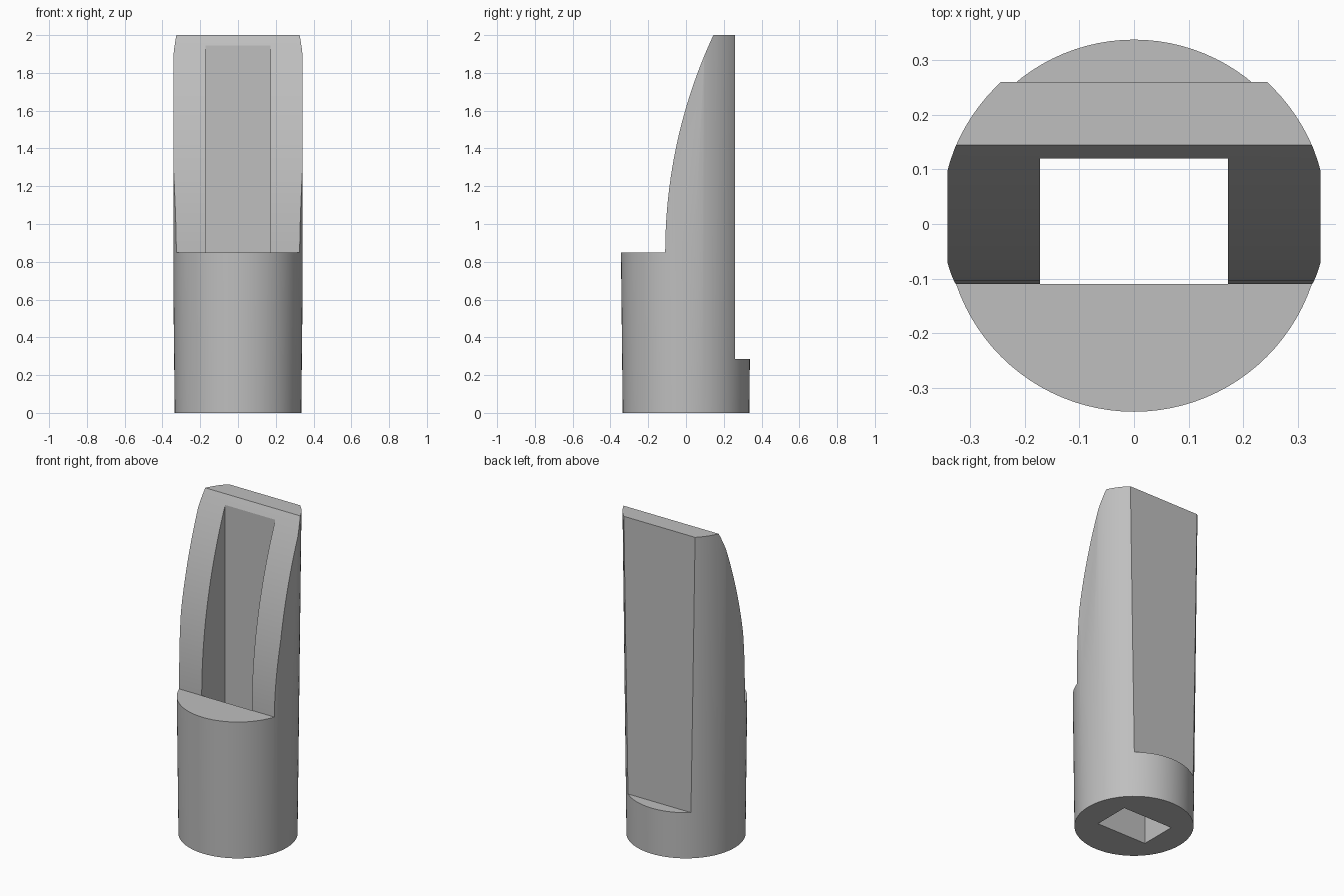
import bpy, bmesh, math

old = bpy.data.objects.get("Cube")
if old:
    bpy.data.objects.remove(old, do_unlink=True)

HALF_WIDTH = 0.342      # flats on the left and right sides
BACK, FRONT = 0.26, -0.11
ARC_RADIUS, ARC_Z = 2.72, 0.85

grey = bpy.data.materials.new("plain grey")
grey.use_nodes = True
colour = (0.52, 0.52, 0.52, 1)
grey.diffuse_color = colour
grey.node_tree.nodes["Principled BSDF"].inputs["Base Color"].default_value = colour


def make_object(name, bm):
    bmesh.ops.recalc_face_normals(bm, faces=bm.faces)
    mesh = bpy.data.meshes.new(name)
    bm.to_mesh(mesh)
    bm.free()
    mesh.materials.append(grey)
    obj = bpy.data.objects.new(name, mesh)
    bpy.context.collection.objects.link(obj)
    return obj


def prism(name, outline, half_width):
    """Extrude a (y, z) outline across x."""
    bm = bmesh.new()
    face = bm.faces.new([bm.verts.new((-half_width, y, z)) for y, z in outline])
    new = bmesh.ops.extrude_face_region(bm, geom=[face])["geom"]
    verts = [g for g in new if isinstance(g, bmesh.types.BMVert)]
    bmesh.ops.translate(bm, verts=verts, vec=(2 * half_width, 0, 0))
    return make_object(name, bm)


def cut(target, cutter, operation):
    mod = target.modifiers.new(operation.lower(), "BOOLEAN")
    mod.operation = operation
    mod.solver = "EXACT"
    mod.object = cutter
    bpy.context.view_layer.objects.active = target
    bpy.ops.object.modifier_apply(modifier=mod.name)
    bpy.data.objects.remove(cutter, do_unlink=True)


# Slightly flared round body
bm = bmesh.new()
bmesh.ops.create_cone(bm, cap_ends=True, segments=96, radius1=0.335,
                      radius2=0.357, depth=2)
bmesh.ops.translate(bm, verts=bm.verts, vec=(0, 0, 1))
body = make_object("mouthpiece_body", bm)

# Side silhouette: front step, curved beak, flat back and rear ledge
arc_end = math.asin(1.2 / ARC_RADIUS)
steps = 28
arc = []
for i in range(steps + 1):
    a = arc_end * i / steps
    arc.append((FRONT + ARC_RADIUS * (1 - math.cos(a)),
                ARC_Z + ARC_RADIUS * math.sin(a)))
silhouette = ([(-0.5, -0.1), (-0.5, ARC_Z)] + arc
              + [(BACK, 2.05), (BACK, 0.285), (0.5, 0.285), (0.5, -0.1)])
cut(body, prism("silhouette_cutter", silhouette, HALF_WIDTH), "INTERSECT")

# Rectangular bore, open at the bottom and along the curved front
bore = [(FRONT, -0.1), (FRONT, 0.9), (-0.4, 0.9), (-0.4, 2.2),
        (0.12, 2.2), (0.12, -0.1)]
cut(body, prism("bore_cutter", bore, 0.172), "DIFFERENCE")

# Smooth curves with crisp edges
bpy.ops.object.select_all(action="DESELECT")
body.select_set(True)
bpy.context.view_layer.objects.active = body
bpy.ops.object.shade_smooth_by_angle(angle=math.radians(15))
